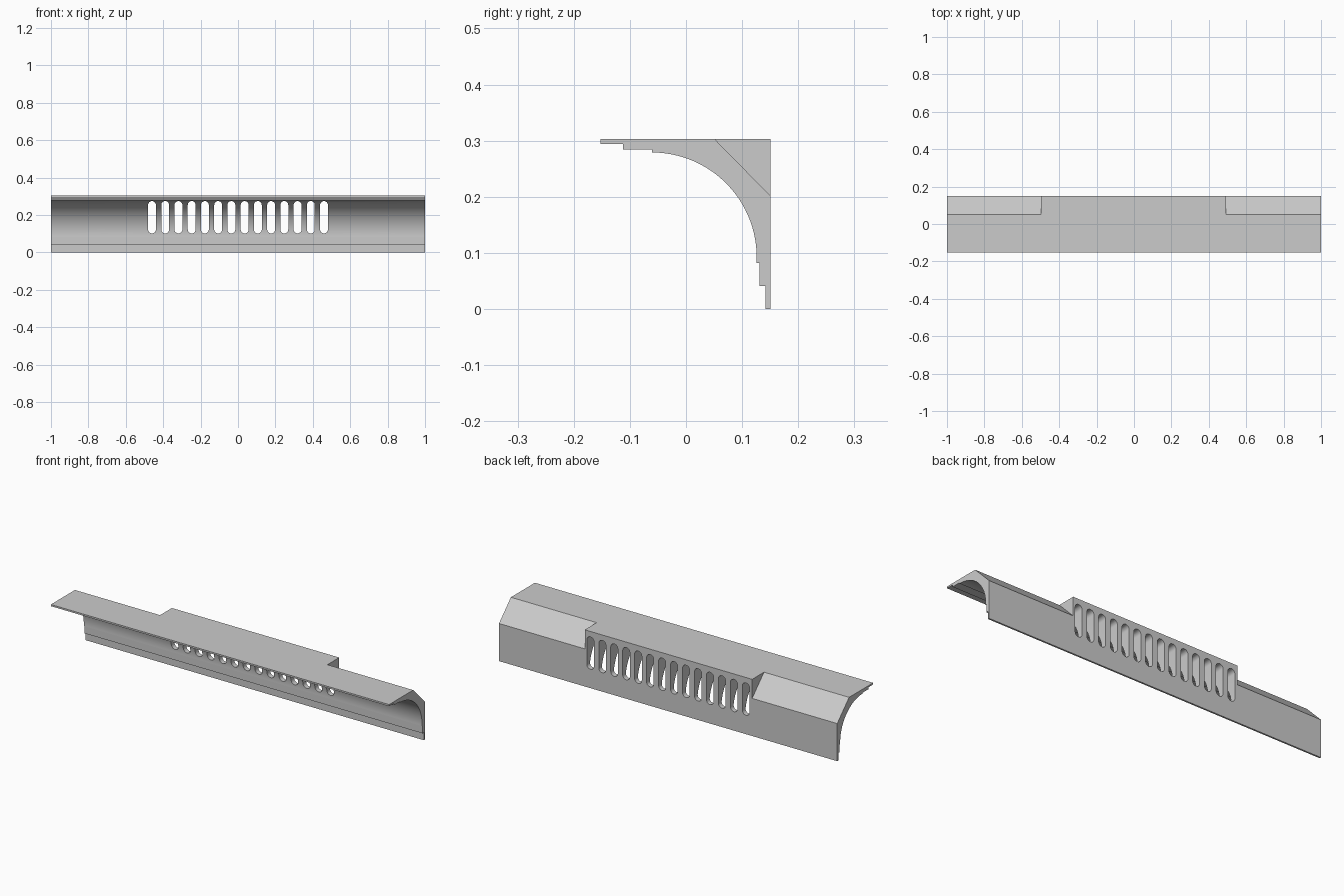
import bpy, bmesh, math

if "Cube" in bpy.data.objects:
    bpy.data.objects.remove(bpy.data.objects["Cube"])


def prism(name, pts, axis, start, end):
    """Extrude a 2D outline: along 'x' pts are (y, z), along 'y' pts are (x, z)."""
    def co(p, t):
        return (t, p[0], p[1]) if axis == 'x' else (p[0], t, p[1])
    bm = bmesh.new()
    a = [bm.verts.new(co(p, start)) for p in pts]
    b = [bm.verts.new(co(p, end)) for p in pts]
    bm.faces.new(a)
    bm.faces.new(b)
    n = len(pts)
    for i in range(n):
        j = (i + 1) % n
        bm.faces.new((a[i], a[j], b[j], b[i]))
    bmesh.ops.recalc_face_normals(bm, faces=bm.faces)
    me = bpy.data.meshes.new(name)
    bm.to_mesh(me)
    bm.free()
    ob = bpy.data.objects.new(name, me)
    bpy.context.collection.objects.link(ob)
    return ob


def arc(cx, cz, r, a0, a1, n):
    return [(cx + r * math.cos(math.radians(a0 + (a1 - a0) * i / n)),
             cz + r * math.sin(math.radians(a0 + (a1 - a0) * i / n))) for i in range(n + 1)]


def cut(ob, cutter):
    mod = ob.modifiers.new("cut", 'BOOLEAN')
    mod.operation = 'DIFFERENCE'
    mod.solver = 'EXACT'
    mod.object = cutter
    bpy.context.view_layer.objects.active = ob
    bpy.ops.object.modifier_apply(modifier=mod.name)
    bpy.data.objects.remove(cutter)


# Cornice section: stepped lip, concave cove, stepped foot, flat back and top
profile = [(-0.152, 0.303), (-0.152, 0.294), (-0.112, 0.294), (-0.112, 0.284),
           (-0.061, 0.284)]
profile += arc(-0.061, 0.092, 0.187, 90, -3, 40)
profile += [(0.131, 0.082), (0.131, 0.041), (0.142, 0.041), (0.142, 0.0),
            (0.151, 0.0), (0.151, 0.303)]
body = prism("vented_cornice", profile, 'x', -1, 1)

# Sloped back corners at both ends
corner = [(0.044, 0.31), (0.16, 0.192), (0.16, 0.31)]
for x0, x1 in ((-1.1, -0.497), (0.493, 1.1)):
    cut(body, prism("corner_cutter", corner, 'x', x0, x1))

# Row of rounded vent slots, cut straight through front to back
R, LOW, HIGH = 0.021, 0.101, 0.274
for i in range(14):
    x = -0.46 + i * 0.92 / 13
    slot = arc(x, HIGH - R, R, 0, 180, 12) + arc(x, LOW + R, R, 180, 360, 12)
    cut(body, prism("slot_cutter", slot, 'y', -0.3, 0.3))

# Smooth cove and slot walls, crisp edges elsewhere
bpy.ops.object.select_all(action='DESELECT')
body.select_set(True)
bpy.context.view_layer.objects.active = body
bpy.ops.object.shade_smooth_by_angle(angle=math.radians(30))
